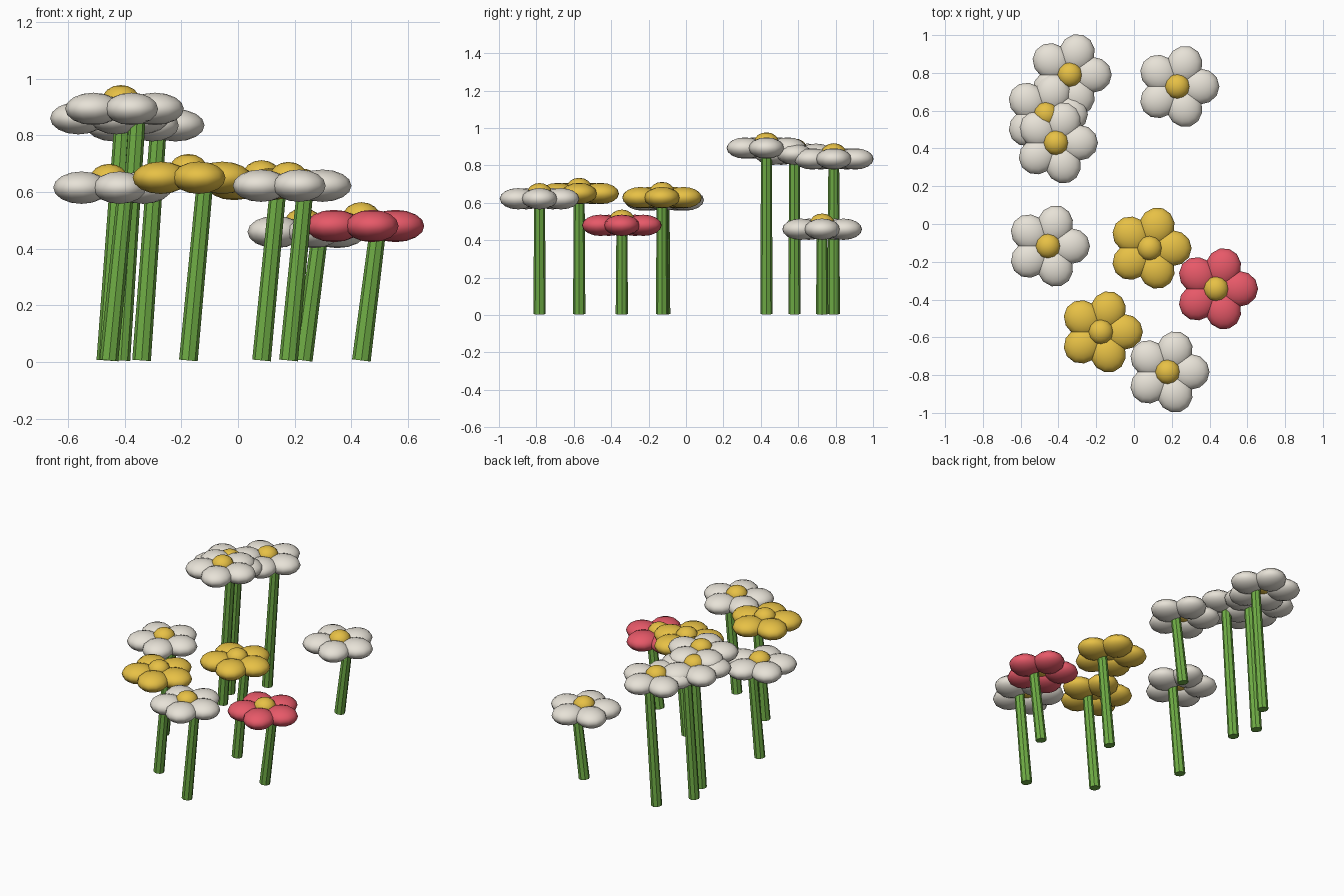
import bpy
from math import cos, sin, pi
from mathutils import Vector

if "Cube" in bpy.data.objects:
    bpy.data.objects.remove(bpy.data.objects["Cube"])


def material(name, rgb):
    m = bpy.data.materials.new(name)
    m.diffuse_color = (*rgb, 1)
    m.use_nodes = True
    m.node_tree.nodes["Principled BSDF"].inputs["Base Color"].default_value = m.diffuse_color
    return m


GREEN = material("stem_green", (0.16, 0.42, 0.06))
WHITE = material("petal_white", (0.80, 0.76, 0.68))
YELLOW = material("petal_yellow", (0.80, 0.53, 0.06))
RED = material("petal_red", (0.80, 0.10, 0.14))


def finish(name, mat):
    ob = bpy.context.object
    ob.name = name
    ob.data.materials.append(mat)
    return ob


def ellipsoid(name, loc, scale, mat, turn=0):
    bpy.ops.mesh.primitive_uv_sphere_add(segments=12, ring_count=8, radius=1,
                                         location=loc, rotation=(0, 0, turn))
    bpy.context.object.scale = scale
    bpy.ops.object.shade_smooth()
    return finish(name, mat)


def flower(i, x, y, z, mat):
    # leaning, slightly tapered stem
    base, top = Vector((x, y, 0.006)), Vector((x + 0.06, y, z))
    axis = top - base
    bpy.ops.mesh.primitive_cone_add(vertices=8, radius1=0.033, radius2=0.029,
                                    depth=axis.length, location=(base + top) / 2,
                                    rotation=axis.to_track_quat('Z', 'Y').to_euler())
    finish(f"stem_{i}", GREEN)
    # five flattened petals around the middle
    for k in range(5):
        a = 2 * pi * k / 5
        ellipsoid(f"petal_{i}_{k}", (x + 0.12 * cos(a), y + 0.12 * sin(a), z),
                  (0.102, 0.095, 0.057), mat, a)
    # domed flower centre
    ellipsoid(f"flower_centre_{i}", (x, y, z + 0.03), (0.067, 0.067, 0.054), YELLOW)


# x, y, head height, petal colour
FLOWERS = [
    (-0.34, 0.79, 0.835, WHITE),
    (-0.466, 0.58, 0.86, WHITE),
    (-0.413, 0.43, 0.893, WHITE),
    (0.23, 0.728, 0.459, WHITE),
    (-0.455, -0.117, 0.615, WHITE),
    (0.083, -0.128, 0.628, YELLOW),
    (0.435, -0.343, 0.48, RED),
    (-0.175, -0.571, 0.65, YELLOW),
    (0.178, -0.783, 0.622, WHITE),
]
for i, f in enumerate(FLOWERS, 1):
    flower(i, *f)
